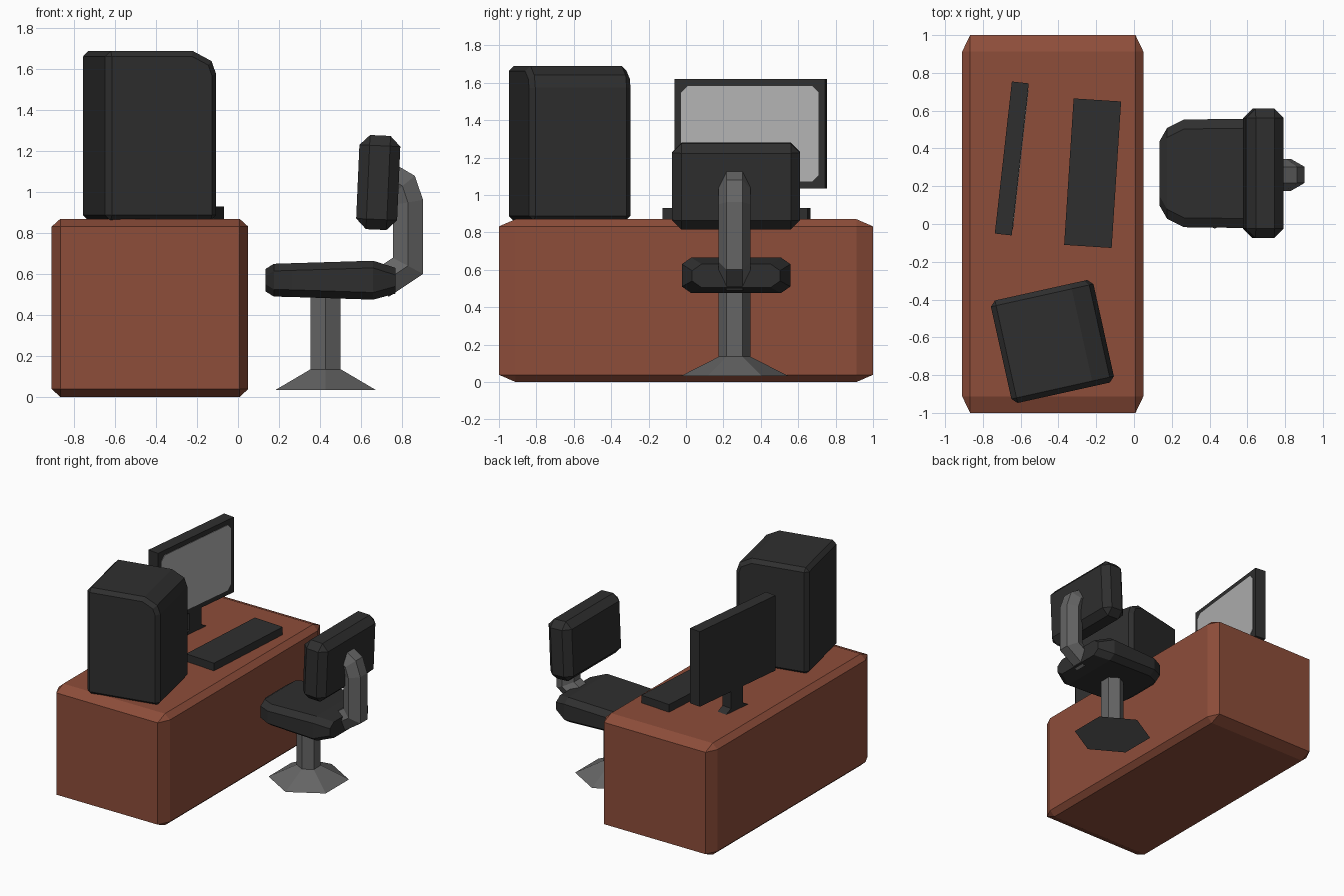
import bpy, bmesh
from math import radians, sin, cos, pi
from mathutils import Matrix, Vector

if "Cube" in bpy.data.objects:
    bpy.data.objects.remove(bpy.data.objects["Cube"])


def material(name, rgb):
    m = bpy.data.materials.new(name)
    m.diffuse_color = (*rgb, 1)
    m.use_nodes = True
    m.node_tree.nodes["Principled BSDF"].inputs["Base Color"].default_value = m.diffuse_color
    return m


WOOD = material("wood", (0.27, 0.075, 0.042))
DARK = material("dark_plastic", (0.028, 0.028, 0.028))
METAL = material("metal", (0.13, 0.13, 0.13))
GLASS = material("screen_grey", (0.45, 0.45, 0.45))


def finish(bm, name, mat, loc=(0, 0, 0), rot=(0, 0, 0)):
    bmesh.ops.recalc_face_normals(bm, faces=bm.faces)
    me = bpy.data.meshes.new(name)
    bm.to_mesh(me)
    bm.free()
    ob = bpy.data.objects.new(name, me)
    ob.location = loc
    ob.rotation_euler = [radians(a) for a in rot]
    me.materials.append(mat)
    bpy.context.collection.objects.link(ob)
    return ob


def chamfer(bm, width, min_angle=50):
    bmesh.ops.recalc_face_normals(bm, faces=bm.faces)
    edges = [e for e in bm.edges if e.calc_face_angle(0) > radians(min_angle)]
    bmesh.ops.bevel(bm, geom=edges, offset=width, segments=1, profile=0.5,
                    affect='EDGES', clamp_overlap=True)


def box(name, size, loc, mat, rot=(0, 0, 0), bevel=0, stretch=(1, 1, 1)):
    """Box whose chamfer is cut before the stretch is applied."""
    bm = bmesh.new()
    bmesh.ops.create_cube(bm, size=1)
    bmesh.ops.scale(bm, vec=size, verts=bm.verts)
    if bevel:
        chamfer(bm, bevel)
    bmesh.ops.scale(bm, vec=stretch, verts=bm.verts)
    return finish(bm, name, mat, loc, rot)


def loft(rings):
    bm = bmesh.new()
    loops = [[bm.verts.new(p) for p in ring] for ring in rings]
    n = len(loops[0])
    for a, b in zip(loops, loops[1:]):
        for i in range(n):
            bm.faces.new((a[i], a[(i + 1) % n], b[(i + 1) % n], b[i]))
    bm.faces.new(loops[0])
    bm.faces.new(loops[-1])
    return bm


def hexagon(r, z):
    # corners point along y
    return [(r * sin(i * pi / 3), r * cos(i * pi / 3), z) for i in range(6)]


# Desk block
box("desk", (1, 1, 1), (-0.43, 0, 0.435), WOOD, bevel=0.044, stretch=(0.96, 2, 0.87))

# Computer tower: side profile with a sloped front top, rotated on the desk
side = [(-0.278, 0.86), (0.278, 0.86), (0.278, 1.575), (0.255, 1.64), (0.16, 1.69), (-0.278, 1.69)]
bm = loft([[(x, y, z) for x, z in side] for y in (-0.278, 0.278)])
chamfer(bm, 0.028)
finish(bm, "computer_tower", DARK, (-0.432, -0.622, 0), (0, 0, 12.5))

# Monitor: panel, screen with cut corners, flared stand
spot, turn = (-0.647, 0.347, 0), (0, 0, -6.4)
box("monitor_panel", (0.09, 0.81, 0.585), (-0.647, 0.347, 1.327), DARK, turn)
hw, hh, c = 0.37, 0.255, 0.035
outline = [(hw - c, hh), (hw, hh - c), (hw, c - hh), (hw - c, -hh),
           (c - hw, -hh), (-hw, c - hh), (-hw, hh - c), (c - hw, hh)]
finish(loft([[(x, y, z + 1.327) for y, z in outline] for x in (0.03, 0.048)]),
       "monitor_screen", GLASS, spot, turn)
stand = [(-0.125, 0.865), (0.125, 0.865), (0.065, 0.9), (0.065, 1.06), (-0.065, 1.06), (-0.065, 0.9)]
finish(loft([[(x, y, z) for y, z in stand] for x in (-0.04, 0.04)]),
       "monitor_stand", DARK, spot, turn)

# Keyboard
box("keyboard", (0.252, 0.777, 0.07), (-0.219, 0.269, 0.895), DARK, (0, 0, -3.7))

# Chair seat: octagonal sections lofted from front to back
rings = []
for x, w, lo, hi in ((0.135, 0.17, 0.515, 0.625), (0.175, 0.24, 0.49, 0.65), (0.265, 0.285, 0.488, 0.653),
                     (0.66, 0.29, 0.475, 0.665), (0.77, 0.235, 0.505, 0.63)):
    c, k = 0.05, 0.035
    rings.append([(x, w, hi - k), (x, w - c, hi), (x, c - w, hi), (x, -w, hi - k),
                  (x, -w, lo + k), (x, c - w, lo), (x, w - c, lo), (x, w, lo + k)])
finish(loft(rings), "chair_seat", DARK, (0, 0.268, 0))

# Chair backrest
box("chair_backrest", (0.2, 0.685, 0.46), (0.685, 0.268, 1.047), DARK, (0, 2.5, 0), bevel=0.05)

# Back bracket: hexagonal tube swept along a mitred path
R = 0.085
path = [Vector(p) for p in ((0.695, 0.55), (0.83, 0.64), (0.83, 0.95), (0.803, 1.03), (0.735, 1.07))]
rings = []
for i, p in enumerate(path):
    d0 = (path[max(i, 1)] - path[max(i, 1) - 1]).normalized()
    j = min(i, len(path) - 2)
    d1 = (path[j + 1] - path[j]).normalized()
    t = (d0 + d1).normalized()
    n = Vector((t.y, -t.x)) / t.dot(d0)
    rings.append([(p.x + n.x * a, b, p.y + n.y * a) for a, b, _ in hexagon(R, 0)])
finish(loft(rings), "chair_bracket", METAL, (0, 0.26, 0))

# Chair post with flared foot
finish(loft([hexagon(0.285, 0.033), hexagon(R, 0.135), hexagon(R, 0.5)]),
       "chair_post", METAL, (0.428, 0.26, 0))
